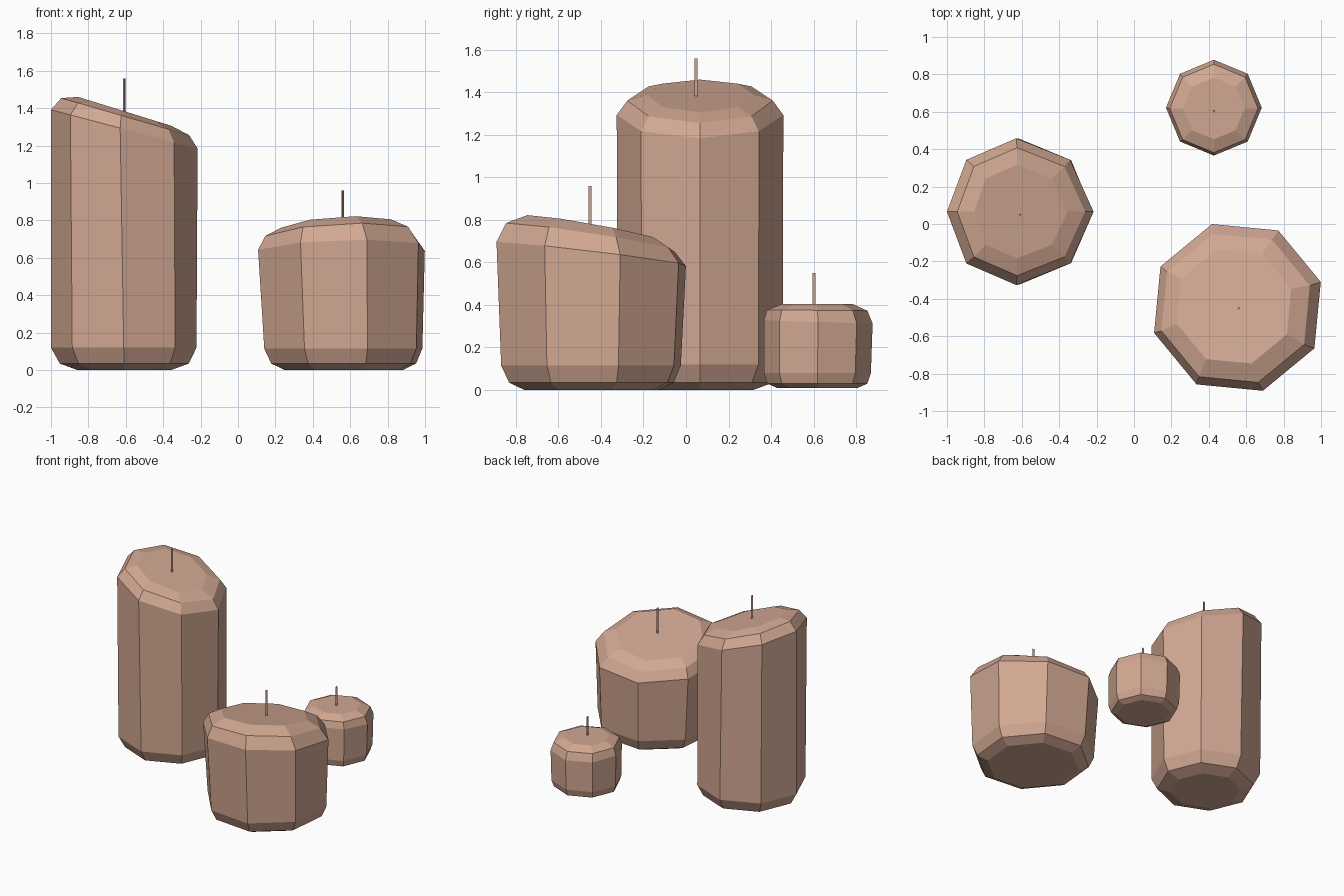
import bpy
import bmesh
from math import sin, cos, radians

cube = bpy.data.objects.get("Cube")
if cube:
    bpy.data.objects.remove(cube, do_unlink=True)

# Single wax colour
wax = bpy.data.materials.new("warm_wax")
wax.use_nodes = True
colour = (0.64, 0.39, 0.29, 1)
wax.diffuse_color = colour
wax.node_tree.nodes["Principled BSDF"].inputs["Base Color"].default_value = colour


def loft(name, rings, sides, turn, skew=0):
    """Stack tilted polygon rings given as (x, y, z, radius, x slope, y slope)."""
    bm = bmesh.new()
    loops = []
    for x, y, z, r, sx, sy in rings:
        loop = []
        for i in range(sides):
            a = radians(turn + 360 * i / sides)
            # skew only acts on the tilted upper rings
            dx = r * cos(a) + (skew * sin(a) ** 2 if sx or sy else 0)
            dy = r * sin(a)
            loop.append(bm.verts.new((x + dx, y + dy, z + sx * dx + sy * dy)))
        loops.append(loop)
    for low, high in zip(loops, loops[1:]):
        for i in range(sides):
            j = (i + 1) % sides
            bm.faces.new((low[i], low[j], high[j], high[i]))
    bm.faces.new(loops[0][::-1])
    bm.faces.new(loops[-1])
    mesh = bpy.data.meshes.new(name)
    bm.to_mesh(mesh)
    bm.free()
    mesh.materials.append(wax)
    obj = bpy.data.objects.new(name, mesh)
    bpy.context.collection.objects.link(obj)
    return obj


def wick(name, x, y, base, top):
    """Thin three-sided wick."""
    loft(name, [(x, y, z, 0.009, 0, 0) for z in (base, top)], 3, -90)


# Tall candle with a top sloping down to its left
tx, ty = -0.608, 0.066
loft("tall_candle", [
    (tx, ty, 0, 0.25, 0, 0),
    (tx, ty, 0.035, 0.345, 0, 0),
    (tx - 0.003, ty, 0.12, 0.389, 0, 0),
    (tx, ty, 1.288, 0.392, -0.265, 0),
    (tx + 0.005, ty, 1.355, 0.342, -0.29, 0),
    (tx + 0.003, ty, 1.383, 0.25, -0.31, 0),
], 8, 0, skew=-0.022)
wick("tall_wick", -0.608, 0.05, 1.36, 1.56)

# Wide candle with a top sloping down to the back
loft("wide_candle", [
    (0.565, -0.445, 0, 0.33, 0, 0),
    (0.565, -0.445, 0.035, 0.405, 0, 0),
    (0.563, -0.447, 0.115, 0.442, 0, 0),
    (0.553, -0.446, 0.64, 0.466, 0.03, -0.12),
    (0.543, -0.45, 0.718, 0.415, 0.05, -0.155),
    (0.535, -0.44, 0.762, 0.32, 0.06, -0.18),
], 8, 17)
wick("wide_wick", 0.56, -0.45, 0.74, 0.96)

# Small candle at the back
sx, sy = 0.427, 0.618
loft("small_candle", [
    (sx, sy, 0.01, 0.19, 0, 0),
    (sx, sy, 0.03, 0.235, 0, 0),
    (sx, sy, 0.08, 0.252, 0, 0),
    (sx, sy + 0.004, 0.32, 0.256, 0, -0.03),
    (sx, sy, 0.375, 0.236, 0, -0.01),
    (sx, sy, 0.405, 0.165, 0, 0),
], 8, 0)
wick("small_wick", 0.427, 0.605, 0.39, 0.55)
